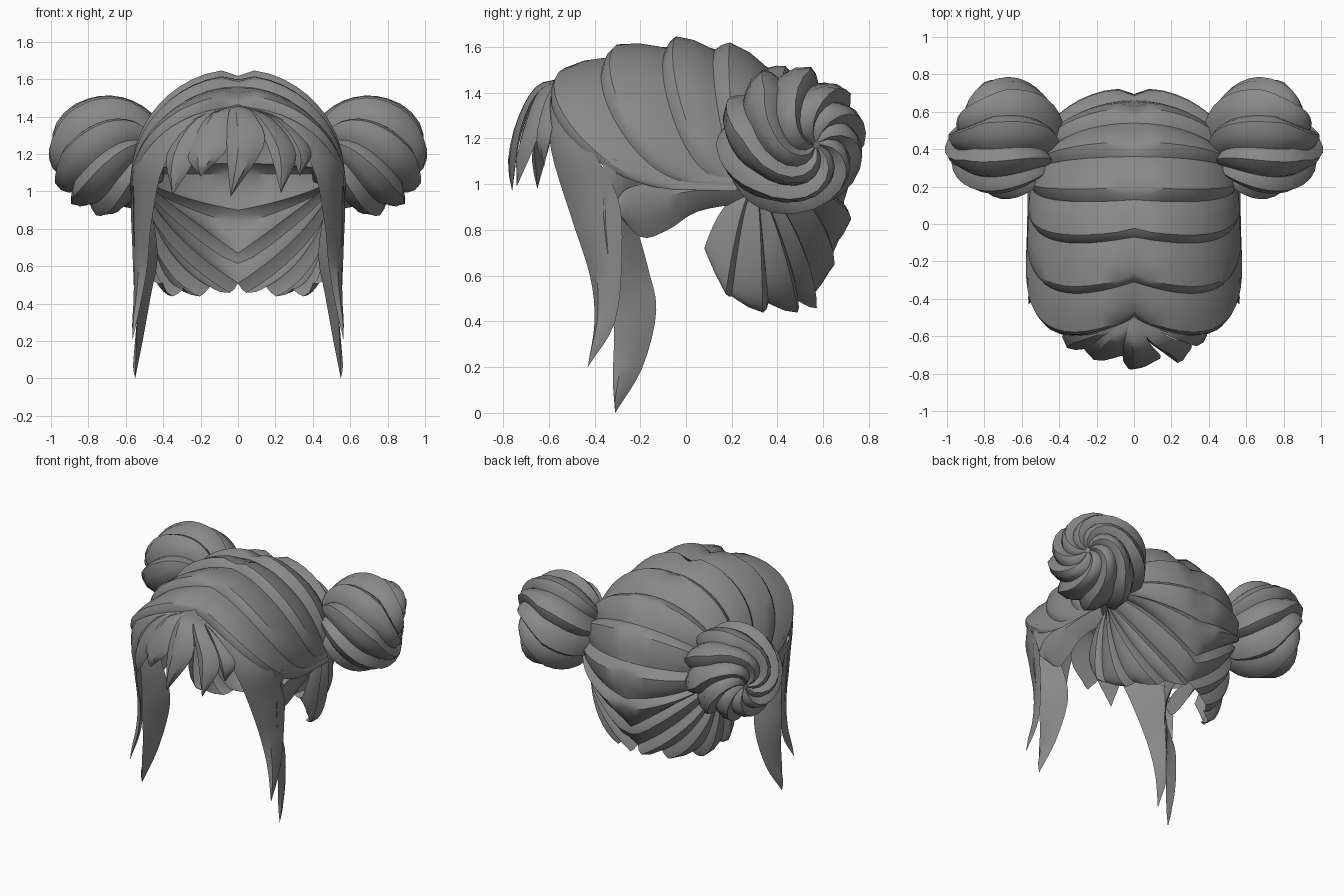
import bpy, bmesh, math
from mathutils import Vector

if "Cube" in bpy.data.objects:
    bpy.data.objects.remove(bpy.data.objects["Cube"])

hair = bpy.data.materials.new("charcoal_hair")
hair.diffuse_color = (0.25, 0.25, 0.25, 1)
hair.use_nodes = True
hair.node_tree.nodes["Principled BSDF"].inputs["Base Color"].default_value = hair.diffuse_color


def finish(name, bm, mirror=True, closed=True, angle=32):
    """Turn a bmesh into a shaded object, mirrored over x if asked."""
    bmesh.ops.remove_doubles(bm, verts=bm.verts, dist=0.0008)
    if closed:
        bmesh.ops.recalc_face_normals(bm, faces=bm.faces)
    me = bpy.data.meshes.new(name)
    bm.to_mesh(me)
    bm.free()
    me.materials.append(hair)
    ob = bpy.data.objects.new(name, me)
    bpy.context.collection.objects.link(ob)
    if mirror:
        ob.modifiers.new("mirror", 'MIRROR').merge_threshold = 0.002
    bpy.ops.object.select_all(action='DESELECT')
    ob.select_set(True)
    bpy.context.view_layer.objects.active = ob
    bpy.ops.object.shade_smooth_by_angle(angle=math.radians(angle))
    return ob


def grid_faces(bm, rows, wrap=False):
    for a, b in zip(rows, rows[1:]):
        n = len(a)
        for j in range(n if wrap else n - 1):
            k = (j + 1) % n
            bm.faces.new((a[j], a[k], b[k], b[j]))


def spline(pts, sub=4):
    """Catmull-Rom samples through the points."""
    p = [Vector(q) for q in pts]
    p = [2 * p[0] - p[1]] + p + [2 * p[-1] - p[-2]]
    out = []
    for i in range(1, len(p) - 2):
        a, b, c, d = p[i - 1:i + 3]
        for s in range(sub):
            t = s / sub
            out.append(0.5 * (2 * b + (c - a) * t + (2 * a - 5 * b + 4 * c - d) * t * t
                              + (3 * b - a - 3 * c + d) * t ** 3))
    return out + [p[-2]]


def strand(name, edge1, edge2, bulge, mirror=False):
    """Tapering lock of hair lofted between two edge curves with a raised ridge."""
    bm = bmesh.new()
    rows = []
    for a, b in zip(spline(edge1), spline(edge2)):
        mid, w = (a + b) / 2, (b - a).length
        out = Vector((mid.x, mid.y - 0.1, 0.25 * (mid.z - 1))).normalized()
        h = min(bulge, w * 0.4)
        ring = [a, a.lerp(b, 0.3) + out * h, a.lerp(b, 0.7) + out * h * 0.8,
                b, mid + out * h * 0.1]
        rows.append([bm.verts.new(v) for v in ring])
    grid_faces(bm, rows, wrap=True)
    bm.faces.new(rows[0])
    return finish(name, bm, mirror)


# Scalp hair: valleys between strands run from the parting or nape to the bun root
GUIDES = [  # start x, y, z, sweep exponent, forward bow, straightness of the fall
    (0, -.50, 1.45, .22, .13, 0), (0, -.31, 1.56, .22, .09, 0), (0, -.07, 1.60, .25, .05, 0),
    (0, .13, 1.59, .4, .02, 0), (0, .36, 1.51, .7, 0, 0), (0, .54, 1.37, 1, 0, 0),
    (0, .66, 1.15, 1, 0, 0), (0, .69, .90, 1, 0, .5), (0, .63, .67, 1, 0, .85),
    (0, .55, .51, 1, 0, .55), (.15, .49, .49, 1, 0, .3), (.29, .36, .48, .8, 0, 0),
    (.40, .20, .51, .5, 0, 0), (.45, .08, .72, .35, 0, 0)]
STEP = [(0, 0), (.12, .6), (.26, 1), (.6, .75), (.85, .3)]
LAST = len(GUIDES) - 1
COLS = 18


def scalp_point(g, f, u):
    x0, y0, z0, k, bow, lin = g
    ang = math.pi / 2 * (1 - (1 - u) ** 1.7)
    c, s = max(0, math.cos(ang)), math.sin(ang)
    fall = c * (1 - lin) + (1 - s) * lin
    qx, qy, qz = .57 - .1 * f, .22 + .1 * f, .97 + .12 * math.sin(math.pi * f)
    y = qy + (y0 - qy) * c ** k - bow * 2 * s * c
    return Vector((x0 + (qx - x0) * s, y, qz + (z0 - qz) * fall)), c


bm = bmesh.new()
rows = []
for i in range(LAST + 1):
    for s, rise in (STEP if i < LAST else STEP[:1]):
        nxt = GUIDES[min(i + 1, LAST)]
        g = [a + (b - a) * s for a, b in zip(GUIDES[i], nxt)]
        row = []
        for j in range(COLS + 1):
            p, c = scalp_point(g, (i + s) / LAST, j / COLS)
            seam = 1 if i > 8 else min(1, .35 + p.x / .13)
            d = (p - Vector((0, .12, 1.02))).normalized()
            if i < 9 and j == 0:
                d.x = 0
            row.append(bm.verts.new(p + d * (.06 * rise * seam * c ** .6)))
        rows.append(row)
grid_faces(bm, rows)
finish("scalp_hair", bm, closed=False)

# Twisted buns: ball of bold flutes that curl into the outer end
axis = Vector((.82, .5, -.1)).normalized()
rot = axis.to_track_quat('Z', 'Y').to_matrix()
centre = Vector((.695, .46, 1.195))
FLUTES, RINGS = 8, 20
SAW = [(0, 0), (.14, .6), (.28, 1), (.6, .75), (.85, .3)]
bm = bmesh.new()
rows = []
for r in range(RINGS + 1):
    phi = math.pi * (.02 + .96 * r / RINGS)
    ring = []
    for n in range(FLUTES):
        for s, rise in SAW:
            th = 2 * math.pi * (n + s) / FLUTES + .7 * phi + .7 * max(0, phi - 1.9)
            rad = .275 * (1 + .2 * rise * math.sin(phi) ** .5)
            z = -math.cos(phi) * rad * 1.03
            if phi > 2.4:                       # sunken centre of the twist
                z -= .08 * (phi - 2.4) / .7
            v = Vector((rad * math.sin(phi) * math.cos(th),
                        rad * math.sin(phi) * math.sin(th), z))
            ring.append(bm.verts.new(centre + rot @ v))
    rows.append(ring)
grid_faces(bm, rows, wrap=True)
bm.faces.new(rows[0])
bm.faces.new(rows[-1])
finish("twisted_bun", bm)

# Long side locks: two ribbons that together curl round the cheek
strand("front_side_lock",
       [(0, -.5, 1.45), (.2, -.59, 1.36), (.39, -.59, 1.15), (.46, -.50, .85),
        (.485, -.42, .6), (.52, -.40, .4), (.565, -.43, .2)],
       [(0, -.46, 1.47), (.3, -.52, 1.43), (.53, -.44, 1.2), (.57, -.30, .95),
        (.565, -.28, .7), (.555, -.31, .4), (.565, -.43, .2)], .025, True)
strand("rear_side_lock",
       [(.56, -.36, 1.12), (.56, -.36, .85), (.55, -.33, .6), (.54, -.315, .35),
        (.545, -.32, .15), (.55, -.31, 0)],
       [(.53, -.15, 1.08), (.46, -.22, .88), (.43, -.17, .65), (.465, -.13, .45),
        (.51, -.19, .2), (.55, -.31, 0)], .025, True)

# Short wisp below the temple, pointing forward from the bun root
strand("temple_wisp",
       [(.5, .26, 1.05), (.54, .08, 1.02), (.55, -.12, 1.01), (.55, -.26, .98), (.54, -.32, .90)],
       [(.46, .26, .92), (.49, .05, .88), (.49, -.08, .80), (.49, -.2, .77), (.54, -.32, .90)],
       .03, True)

# Fringe fanning from the front of the parting
ROOT1, ROOT2 = (-.01, -.48, 1.46), (.01, -.48, 1.46)
FRINGE = {
    "fringe_centre": ([(-.05, -.62, 1.42), (-.06, -.72, 1.22), (-.04, -.76, .97)],
                      [(.08, -.63, 1.42), (.14, -.72, 1.25), (-.04, -.76, .97)]),
    "fringe_right": ([(.06, -.61, 1.41), (.16, -.69, 1.24), (.23, -.74, .99)],
                     [(.18, -.60, 1.39), (.31, -.65, 1.2), (.23, -.74, .99)]),
    "fringe_outer_right": ([(.15, -.57, 1.40), (.27, -.63, 1.24), (.33, -.62, 1.08)],
                           [(.24, -.56, 1.38), (.39, -.59, 1.22), (.33, -.62, 1.08)]),
    "fringe_left": ([(-.18, -.59, 1.39), (-.27, -.66, 1.2), (-.2, -.71, 1.08)],
                    [(-.03, -.61, 1.41), (-.05, -.70, 1.24), (-.2, -.71, 1.08)]),
    "fringe_outer_left": ([(-.24, -.56, 1.38), (-.38, -.59, 1.2), (-.35, -.65, .98)],
                          [(-.13, -.58, 1.40), (-.2, -.66, 1.22), (-.35, -.65, .98)]),
}
for name, (left, right) in FRINGE.items():
    strand(name, [ROOT1] + left, [ROOT2] + right, .035)
